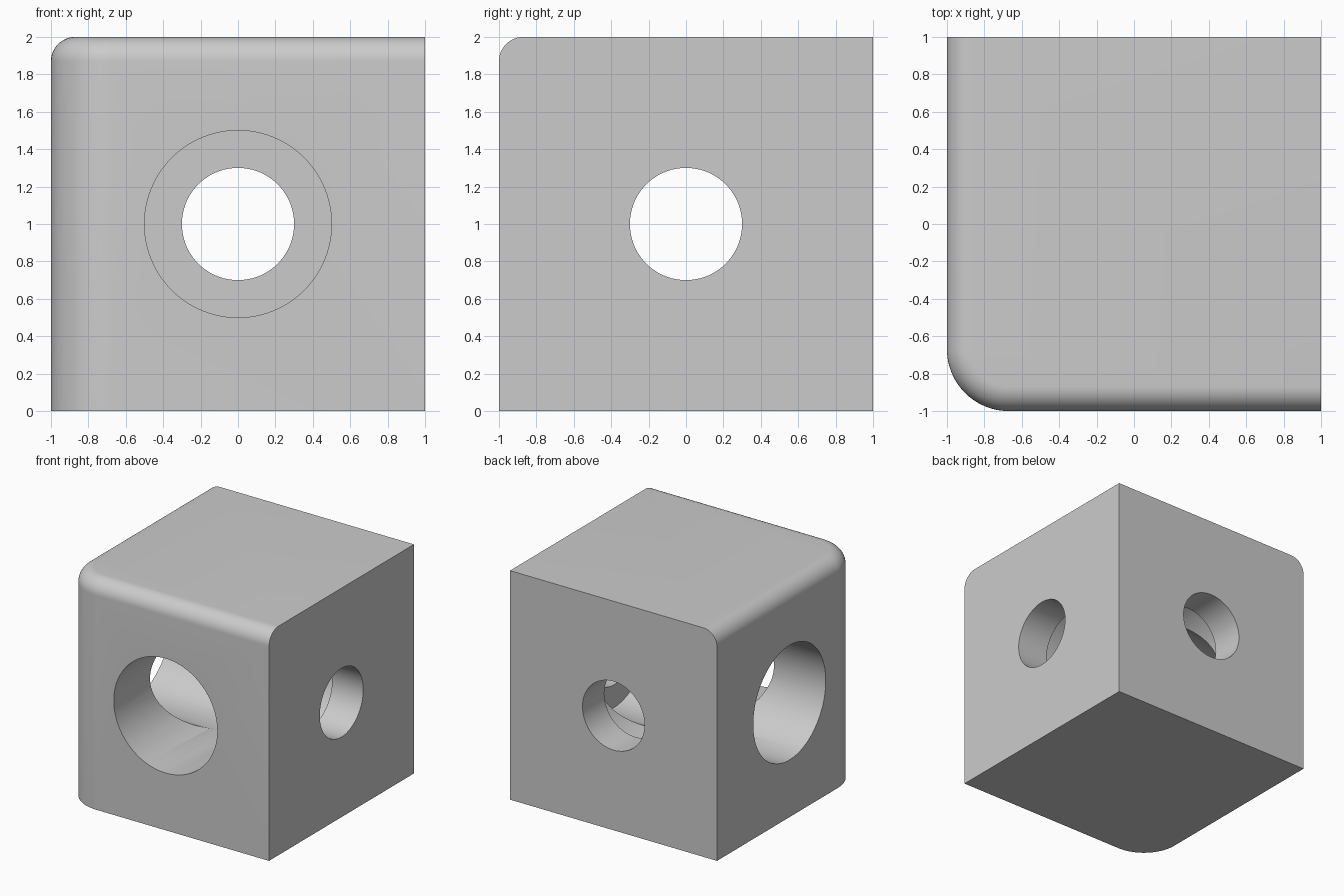
import bpy, bmesh
from mathutils import Matrix
from math import radians

if "Cube" in bpy.data.objects:
    bpy.data.objects.remove(bpy.data.objects["Cube"], do_unlink=True)

CORNER, FILLET = 0.33, 0.13
BORE, HOLE, SHOULDER = 0.5, 0.3, 0.7

grey = bpy.data.materials.new("light grey")
grey.use_nodes = True
colour = (0.6, 0.6, 0.6, 1)
grey.diffuse_color = colour
grey.node_tree.nodes["Principled BSDF"].inputs["Base Color"].default_value = colour


def add_object(name, bm):
    mesh = bpy.data.meshes.new(name)
    bmesh.ops.recalc_face_normals(bm, faces=bm.faces)
    bm.to_mesh(mesh)
    bm.free()
    mesh.materials.append(grey)
    obj = bpy.data.objects.new(name, mesh)
    bpy.context.collection.objects.link(obj)
    return obj


# Block with one large rounded upright corner and a filleted top rim
bm = bmesh.new()
bmesh.ops.create_cube(bm, size=2, matrix=Matrix.Translation((0, 0, 1)))
upright = [e for e in bm.edges if all(v.co.x < -0.9 and v.co.y < -0.9 for v in e.verts)]
bmesh.ops.bevel(bm, geom=upright, offset=CORNER, segments=24, profile=0.5, affect='EDGES')
rim = [e for e in bm.edges
       if all(v.co.z > 1.99 for v in e.verts)
       and not all(v.co.x > 0.99 for v in e.verts)
       and not all(v.co.y > 0.99 for v in e.verts)]
bmesh.ops.bevel(bm, geom=rim, offset=FILLET, segments=12, profile=0.5, affect='EDGES')
block = add_object("bored_block", bm)


# Stepped cutter: wide bore, flat shoulder, narrow through hole
def stepped_cutter(name, turn):
    bm = bmesh.new()
    profile = [(0, -1.2), (BORE, -1.2), (BORE, SHOULDER), (HOLE, SHOULDER), (HOLE, 1.2), (0, 1.2)]
    verts = [bm.verts.new((r, 0, z)) for r, z in profile]
    edges = [bm.edges.new(pair) for pair in zip(verts, verts[1:])]
    bmesh.ops.spin(bm, geom=verts + edges, cent=(0, 0, 0), axis=(0, 0, 1),
                   angle=radians(360), steps=96)
    bmesh.ops.remove_doubles(bm, verts=bm.verts, dist=0.0001)
    lay_down = Matrix.Rotation(radians(-90), 4, 'X')
    bm.transform(Matrix.Translation((0, 0, 1)) @ Matrix.Rotation(radians(turn), 4, 'Z') @ lay_down)
    cutter = add_object(name, bm)
    cutter.hide_render = True
    return cutter


# Cut from the front and from the right side
bpy.context.view_layer.objects.active = block
for name, turn in (("front_bore_cutter", 0), ("side_bore_cutter", -90)):
    cutter = stepped_cutter(name, turn)
    cut = block.modifiers.new(name, 'BOOLEAN')
    cut.operation, cut.solver, cut.object = 'DIFFERENCE', 'EXACT', cutter
    bpy.ops.object.modifier_apply(modifier=cut.name)
    bpy.data.objects.remove(cutter, do_unlink=True)

# Smooth curved walls, crisp edges
bpy.ops.object.select_all(action='DESELECT')
block.select_set(True)
bpy.ops.object.shade_smooth_by_angle(angle=radians(25))
